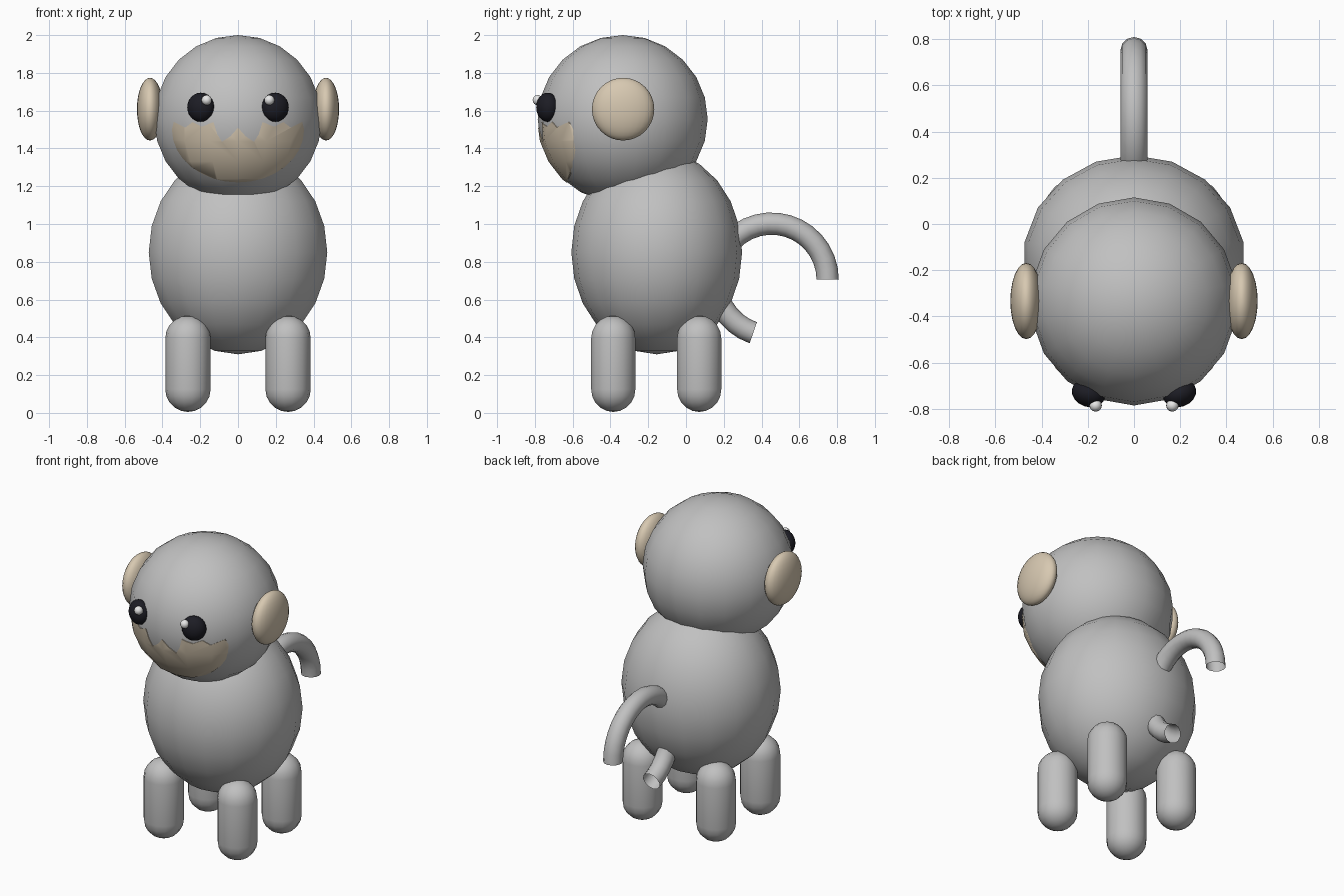
import bpy, bmesh, math
from mathutils import Matrix

if "Cube" in bpy.data.objects:
    bpy.data.objects.remove(bpy.data.objects["Cube"])


def material(name, rgb):
    m = bpy.data.materials.new(name)
    m.diffuse_color = (*rgb, 1)
    m.use_nodes = True
    m.node_tree.nodes["Principled BSDF"].inputs["Base Color"].default_value = m.diffuse_color
    return m


GREY = material("grey fur", (0.53, 0.53, 0.53))
TAN = material("tan skin", (0.68, 0.58, 0.44))
BLACK = material("dark eye", (0.012, 0.012, 0.018))
WHITE = material("eye glint", (0.85, 0.85, 0.85))


def finish(bm, name, mat, smooth=True):
    bmesh.ops.recalc_face_normals(bm, faces=bm.faces)
    mesh = bpy.data.meshes.new(name)
    for f in bm.faces:
        f.smooth = smooth
    bm.to_mesh(mesh)
    bm.free()
    mesh.materials.append(mat)
    ob = bpy.data.objects.new(name, mesh)
    bpy.context.collection.objects.link(ob)
    return ob


def ball(name, mat, centre, radii, seg=18, rings=12, turn=0.0):
    bm = bmesh.new()
    bmesh.ops.create_uvsphere(bm, u_segments=seg, v_segments=rings, radius=1)
    bm.transform(Matrix.Translation(centre) @ Matrix.Rotation(turn, 4, 'Z')
                 @ Matrix.Diagonal((*radii, 1)))
    return finish(bm, name, mat)


def capsule(name, mat, centre, r, height, seg=14):
    # a sphere whose halves are pulled apart, the equator split into two rings
    bm = bmesh.new()
    rings = []
    top, bottom = height / 2 - r, -height / 2 + r
    for off, angles in ((bottom, (-72, -54, -36, -18, 0)), (top, (0, 18, 36, 54, 72))):
        for a in map(math.radians, angles):
            rings.append([bm.verts.new((r * math.cos(a) * math.cos(t), r * math.cos(a) * math.sin(t),
                                        off + r * math.sin(a)))
                          for t in (2 * math.pi * i / seg for i in range(seg))])
    for a, b in zip(rings, rings[1:]):
        for i in range(seg):
            j = (i + 1) % seg
            bm.faces.new((a[i], a[j], b[j], b[i]))
    for ring, z in ((rings[0], -height / 2), (rings[-1], height / 2)):
        pole = bm.verts.new((0, 0, z))
        for i in range(seg):
            bm.faces.new((ring[i], ring[(i + 1) % seg], pole))
    bm.transform(Matrix.Translation(centre))
    return finish(bm, name, mat)


# body and head
HEAD, HEAD_R = (0, -0.335, 1.555), 0.45
ball("body", GREY, (0, -0.155, 0.85), (0.48, 0.452, 0.54))
ball("head", GREY, HEAD, (HEAD_R, HEAD_R, 0.445))

# muzzle patch: thin shell over the head, cut to an outline with a wavy top
half = [(0, 1.51), (0.04, 1.465), (0.085, 1.435), (0.11, 1.475), (0.13, 1.54),
        (0.19, 1.515), (0.24, 1.54), (0.28, 1.51), (0.34, 1.54)]
half += [(0.35 * math.cos(a), 1.50 - 0.28 * math.sin(a))
         for a in (math.pi / 2 * i / 8 for i in range(9))]
half[-1] = (0, 1.22)
outline = half + [(-x, z) for x, z in half[-2:0:-1]]
bm = bmesh.new()
face = bm.faces.new([bm.verts.new((x, -0.9, z)) for x, z in outline])
ext = bmesh.ops.extrude_face_region(bm, geom=[face])
for v in ext["geom"]:
    if isinstance(v, bmesh.types.BMVert):
        v.co.y = -0.5
cutter = finish(bm, "muzzle_cutter", TAN, smooth=False)
cutter.hide_render = True
muzzle = ball("muzzle", TAN, HEAD, (HEAD_R + 0.004, HEAD_R + 0.004, 0.449))
mod = muzzle.modifiers.new("cut", 'BOOLEAN')
mod.operation, mod.solver, mod.object = 'INTERSECT', 'EXACT', cutter
bpy.context.view_layer.objects.active = muzzle
muzzle.select_set(True)
bpy.ops.object.modifier_apply(modifier="cut")
bpy.ops.object.shade_smooth_by_angle(angle=math.radians(40))
bpy.data.objects.remove(cutter)

# paired parts: ears, eyes, glints and legs
for side, s in (("right", 1), ("left", -1)):
    ball(f"{side}_ear", TAN, (s * 0.466, -0.333, 1.608), (0.069, 0.165, 0.166), 24, 16)
    ball(f"{side}_eye", BLACK, (s * 0.197, -0.733, 1.618), (0.074, 0.058, 0.077), turn=s * 0.35)
    ball(f"{side}_eye_glint", WHITE, (s * 0.166, -0.785, 1.656), (0.027, 0.027, 0.027), 12, 8)
    for end, y in (("front", -0.385), ("back", 0.07)):
        capsule(f"{side}_{end}_leg", GREY, (s * 0.265, y, 0.26), 0.12, 0.51)

# tail: open-ended ring arc that passes through the body
bm = bmesh.new()
STEPS, SIDES, R, r = 24, 12, 0.297, 0.059
rings = []
for k in range(STEPS + 1):
    a = math.radians(251) * k / STEPS
    rings.append([])
    for i in range(SIDES):
        t = 2 * math.pi * i / SIDES
        d = R + r * math.cos(t)
        rings[-1].append(bm.verts.new((r * math.sin(t), 0.453 + d * math.cos(a), 0.705 + d * math.sin(a))))
for a, b in zip(rings, rings[1:]):
    for i in range(SIDES):
        j = (i + 1) % SIDES
        bm.faces.new((a[i], a[j], b[j], b[i]))
finish(bm, "tail", GREY)
